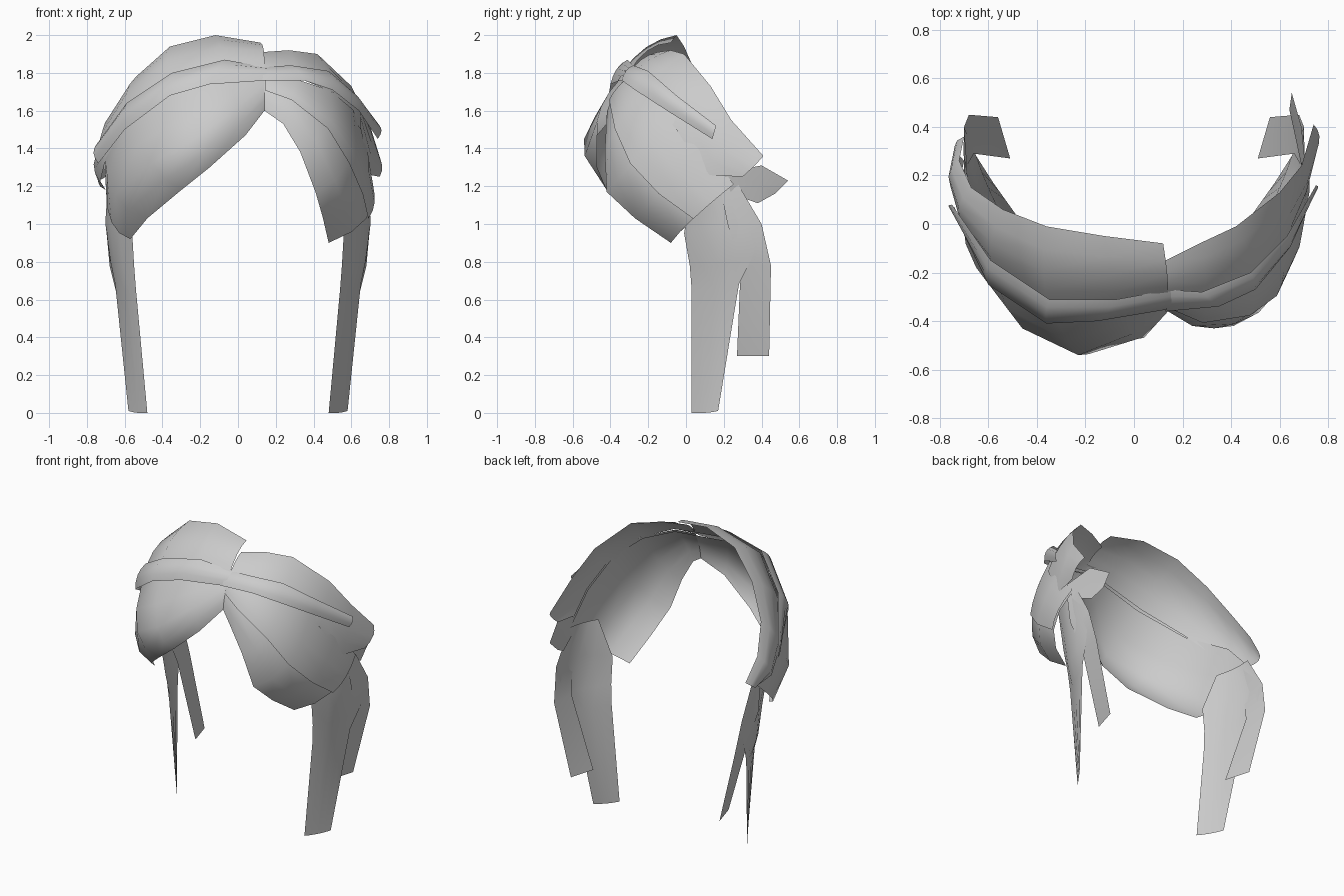
import bpy
import bmesh
from mathutils import Vector

default_cube = bpy.data.objects.get("Cube")
if default_cube:
    bpy.data.objects.remove(default_cube, do_unlink=True)

HEAD_CENTRE = Vector((0, .1, 1.2))

hair_grey = bpy.data.materials.new("hair_grey")
hair_grey.use_nodes = True
hair_grey.diffuse_color = (.6, .6, .6, 1)
hair_grey.node_tree.nodes["Principled BSDF"].inputs["Base Color"].default_value = (.6, .6, .6, 1)


def across(row, bulge, steps):
    """Curve smoothly through the two or three points of one cross-section."""
    points = [Vector(p) for p in row]
    first, last = points[0], points[-1]
    if len(points) == 3:
        middle = points[1]
    else:
        middle = (first + last) / 2
        middle += (middle - HEAD_CENTRE).normalized() * bulge
    curve = []
    for i in range(steps + 1):
        t = i / steps
        curve.append(first * (1 - t) * (1 - 2 * t) + middle * 4 * t * (1 - t) + last * t * (2 * t - 1))
    return curve


def sheet(name, rows, bulge=0, steps=4):
    """Loft an open, smooth sheet of hair through the cross-sections."""
    bm = bmesh.new()
    grid = [[bm.verts.new(p) for p in across(row, bulge, steps)] for row in rows]
    for upper, lower in zip(grid, grid[1:]):
        for i in range(steps):
            bm.faces.new((upper[i], upper[i + 1], lower[i + 1], lower[i]))
    bmesh.ops.recalc_face_normals(bm, faces=bm.faces)
    bm.normal_update()
    facing = sum(f.normal.dot(f.calc_center_median() - HEAD_CENTRE) for f in bm.faces)
    if facing < 0:
        bmesh.ops.reverse_faces(bm, faces=bm.faces)
    for face in bm.faces:
        face.smooth = True
    mesh = bpy.data.meshes.new(name)
    bm.to_mesh(mesh)
    bm.free()
    mesh.materials.append(hair_grey)
    obj = bpy.data.objects.new(name, mesh)
    bpy.context.collection.objects.link(obj)


def mirrored(rows):
    return [[(-x, y, z) for x, y, z in row] for row in rows]


def overlay(rows):
    """Upper half of a fringe, lifted slightly off its surface."""
    lifted = []
    for row in rows:
        top, quarter, middle = across(row, 0, 4)[:3]
        lifted.append([HEAD_CENTRE + (p - HEAD_CENTRE) * 1.015 for p in (top, quarter, middle)])
    return lifted


# Fringe lobes, from the parting to the side: top, middle, lower edge
fringe_left = [
    [(.14, -.3, 1.78), (.14, -.34, 1.7), (.14, -.36, 1.6)],
    [(.3, -.31, 1.76), (.28, -.4, 1.65), (.24, -.42, 1.53)],
    [(.48, -.22, 1.7), (.47, -.37, 1.5), (.33, -.43, 1.38)],
    [(.6, -.08, 1.6), (.58, -.29, 1.32), (.41, -.42, 1.17)],
    [(.67, .1, 1.42), (.65, -.14, 1.16), (.45, -.27, 1.03)],
    [(.7, .25, 1.21), (.68, .04, 1.03), (.48, -.08, .9)],
]
fringe_right = [
    [(.14, -.3, 1.78), (.14, -.34, 1.7), (.14, -.36, 1.6)],
    [(-.06, -.34, 1.78), (0, -.45, 1.62), (.04, -.47, 1.47)],
    [(-.33, -.36, 1.72), (-.23, -.54, 1.45), (-.15, -.47, 1.3)],
    [(-.58, -.2, 1.55), (-.46, -.43, 1.32), (-.3, -.42, 1.18)],
    [(-.71, .06, 1.4), (-.65, -.18, 1.15), (-.48, -.25, 1.03)],
    [(-.7, .25, 1.2), (-.67, .03, 1.01), (-.57, -.08, .92)],
]
sheet("fringe_left", fringe_left)
sheet("fringe_right", fringe_right)
sheet("fringe_overlay_left", overlay(fringe_left))

# Swept-back crown sheets: back edge, front edge tucked under the bands
sheet("crown_sweep_right", [
    [(.12, -.08, 1.96), (.14, -.3, 1.8)],
    [(-.12, -.05, 2), (-.06, -.34, 1.8)],
    [(-.36, -.01, 1.94), (-.35, -.35, 1.73)],
    [(-.54, .06, 1.78), (-.58, -.19, 1.55)],
    [(-.67, .15, 1.58), (-.7, -.01, 1.35)],
    [(-.72, .26, 1.4), (-.73, .12, 1.22)],
    [(-.7, .36, 1.25), (-.7, .26, 1.18)],
], bulge=.04)
sheet("crown_sweep_left", [
    [(.13, -.15, 1.91), (.14, -.3, 1.8)],
    [(.27, -.08, 1.92), (.3, -.3, 1.78)],
    [(.42, -.01, 1.9), (.5, -.22, 1.7)],
    [(.6, .13, 1.73), (.65, -.05, 1.5)],
    [(.69, .24, 1.55), (.7, .1, 1.26)],
    [(.74, .41, 1.36), (.75, .3, 1.25)],
], bulge=.02)

# Narrow bands crossing the crown: top edge, bottom edge
sheet("band_right", [
    [(.15, -.27, 1.83), (.15, -.35, 1.76)],
    [(-.07, -.31, 1.87), (-.15, -.4, 1.74)],
    [(-.35, -.31, 1.8), (-.36, -.41, 1.68)],
    [(-.59, -.15, 1.64), (-.6, -.25, 1.5)],
    [(-.75, .08, 1.42), (-.74, .07, 1.32)],
], bulge=.02)
sheet("band_left", [
    [(.13, -.27, 1.83), (.13, -.36, 1.76)],
    [(.28, -.28, 1.84), (.35, -.34, 1.76)],
    [(.48, -.2, 1.81), (.5, -.27, 1.71)],
    [(.63, -.05, 1.68), (.64, -.1, 1.6)],
    [(.75, .16, 1.52), (.74, .14, 1.45)],
], bulge=.015)

# Long side locks and shorter rear locks, on both sides
side_lock = [
    [(.64, .03, 1.2), (.68, .15, 1.21), (.69, .27, 1.22)],
    [(.56, -.01, .95), (.68, .18, 1), (.7, .4, 1)],
    [(.55, .02, .78), (.65, .17, .78), (.68, .35, .82)],
    [(.54, .03, .65), (.6, .15, .65), (.65, .28, .68)],
    [(.48, .03, 0), (.53, .1, 0), (.58, .17, .01)],
]
rear_lock = [
    [(.69, .18, 1.2), (.69, .27, 1.21)],
    [(.7, .22, 1), (.7, .4, 1)],
    [(.66, .29, .78), (.68, .45, .78)],
    [(.51, .27, .3), (.56, .44, .3)],
]
for side, place in (("left", list), ("right", mirrored)):
    sheet("side_lock_" + side, place(side_lock))
    sheet("rear_lock_" + side, place(rear_lock), steps=2)

# Loose wisp behind the left side
sheet("rear_wisp_left", [
    [(.71, .2, 1.27), (.69, .24, 1.16)],
    [(.69, .4, 1.31), (.66, .38, 1.11)],
    [(.65, .54, 1.23), (.64, .47, 1.16)],
], steps=2)
